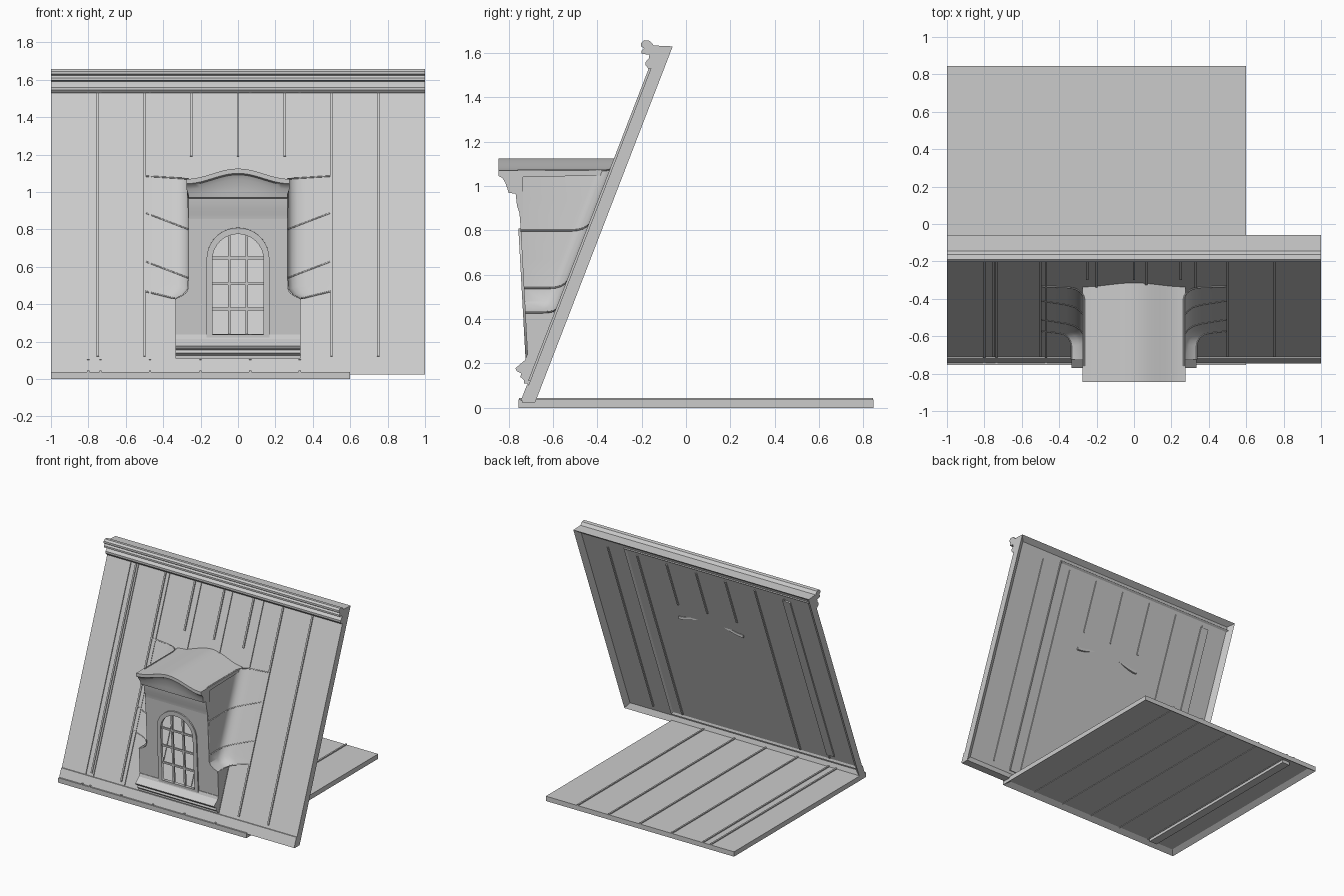
import bpy, bmesh
from math import pi, cos, sin, atan2
from mathutils import Matrix, Vector

if "Cube" in bpy.data.objects:
    bpy.data.objects.remove(bpy.data.objects["Cube"])

SLOPE = atan2(1.605, 0.62)
TILT = Matrix.Translation((0, -0.68, 0.025)) @ Matrix.Rotation(SLOPE, 4, 'X')


def roof_y(z):
    return -0.74 + (z - 0.025) * 0.62 / 1.605


def wall_y(z):
    return -0.7016 - 0.055 * z


def finish(name, bm, matrix=None, smooth=False):
    bmesh.ops.recalc_face_normals(bm, faces=bm.faces[:])
    me = bpy.data.meshes.new(name)
    bm.to_mesh(me)
    bm.free()
    ob = bpy.data.objects.new(name, me)
    bpy.context.collection.objects.link(ob)
    if matrix:
        ob.matrix_world = matrix
    if smooth:
        bpy.ops.object.select_all(action='DESELECT')
        ob.select_set(True)
        bpy.context.view_layer.objects.active = ob
        bpy.ops.object.shade_smooth_by_angle(angle=0.6)
    return ob


def add_box(bm, x0, x1, y0, y1, z0, z1):
    m = Matrix.Translation(((x0 + x1) / 2, (y0 + y1) / 2, (z0 + z1) / 2))
    m = m @ Matrix.Diagonal((x1 - x0, y1 - y0, z1 - z0, 1))
    bmesh.ops.create_cube(bm, size=1, matrix=m)


def grid(bm, rows, close=False):
    vs = [[bm.verts.new(p) for p in r] for r in rows]
    for a, b in zip(vs, vs[1:]):
        n = len(a)
        for i in range(n if close else n - 1):
            j = (i + 1) % n
            bm.faces.new((a[i], a[j], b[j], b[i]))
    if close:
        bm.faces.new(vs[0])
        bm.faces.new(vs[-1])


def extrusion(name, profile, x0, x1):
    bm = bmesh.new()
    grid(bm, [[(x, y, z) for y, z in profile] for x in (x0, x1)], True)
    return finish(name, bm)


def hollow(bm, direction, border, depth):
    # recess the face that looks along the direction
    bm.normal_update()
    f = max(bm.faces, key=lambda f: f.normal.dot(direction))
    n = f.normal.copy()
    bmesh.ops.inset_region(bm, faces=[f], thickness=border)
    bmesh.ops.translate(bm, verts=f.verts[:], vec=-n * depth)


def seam_panel(name, y0, y1, matrix):
    # metal sheet with a framed, hollow back and raised seams
    bm = bmesh.new()
    add_box(bm, -1, 0.6, y0, y1, 0, 0.037)
    hollow(bm, Vector((0, 0, -1)), 0.055, 0.025)
    add_box(bm, -0.80, -0.735, y0 + 0.055, y1 - 0.055, 0, 0.03)
    for x in (-0.8, -0.735, -0.47, -0.2, 0.065, 0.33):
        add_box(bm, x - 0.006, x + 0.006, y0 + 0.002, y1 - 0.002, 0.021, 0.045)
    return finish(name, bm, matrix)


def flat_shape(name, loops, depth, lift):
    # filled outline with holes, stood up on the dormer front
    cu = bpy.data.curves.new(name, 'CURVE')
    cu.dimensions = '2D'
    cu.fill_mode = 'BOTH'
    cu.extrude = depth / 2
    for pts in loops:
        s = cu.splines.new('POLY')
        s.points.add(len(pts) - 1)
        for p, c in zip(s.points, pts):
            p.co = (c[0], c[1], 0, 1)
        s.use_cyclic_u = True
    ob = bpy.data.objects.new(name, cu)
    bpy.context.collection.objects.link(ob)
    ob.matrix_world = FRONT @ Matrix.Translation((0, 0, lift))
    bpy.ops.object.select_all(action='DESELECT')
    ob.select_set(True)
    bpy.context.view_layer.objects.active = ob
    bpy.ops.object.convert(target='MESH')


def arch(r, bottom, spring):
    top = [(r * cos(pi * i / 20), spring + r * sin(pi * i / 20)) for i in range(21)]
    return top + [(-r, bottom), (r, bottom)]


FRONT = Matrix.Translation((0, wall_y(0), 0)) @ Matrix.Rotation(atan2(1, -0.055), 4, 'X')

# flat roof sheet and its tilted twin
seam_panel("flat_roof_sheet", -0.755, 0.845, Matrix.Identity(4))
seam_panel("tilted_roof_sheet", 0.06, 1.66, TILT @ Matrix.Translation((0, 0, 0.018)))

# main sloped roof slab, hollow at the back
bm = bmesh.new()
slab = [(-0.74, 0.025), (-0.68, 0.025), (-0.06, 1.63), (-0.12, 1.63)]
grid(bm, [[(x, y, z) for y, z in slab] for x in (-1, 1)], True)
bmesh.ops.recalc_face_normals(bm, faces=bm.faces[:])
hollow(bm, Vector((0, 0.93, -0.36)), 0.055, 0.028)
finish("roof_slab", bm)

# raised seams of the slab
bm = bmesh.new()
for x in (-0.75, -0.5, 0.5, 0.75):
    add_box(bm, x - 0.006, x + 0.006, 0.08, 1.62, 0.02, 0.065)
for x in (-0.25, 0, 0.25):
    add_box(bm, x - 0.006, x + 0.006, 1.227, 1.62, 0.02, 0.065)
finish("roof_seams", bm, TILT)

# eaves strip and ridge moulding
extrusion("eaves_strip", [(-0.738, 0.03), (-0.746, 0.03), (-0.719, 0.1), (-0.711, 0.1)], -1, 1)
extrusion("ridge_moulding", [
    (-0.06, 1.63), (-0.145, 1.634), (-0.163, 1.655), (-0.19, 1.658), (-0.203, 1.645),
    (-0.203, 1.63), (-0.19, 1.622), (-0.20, 1.61), (-0.20, 1.597), (-0.165, 1.592),
    (-0.168, 1.575), (-0.182, 1.56), (-0.182, 1.545), (-0.17, 1.53), (-0.14, 1.53),
    (-0.105, 1.60)], -1, 1)

# dormer cheeks, curving out into the roof on both sides
ROWS = [(1.07, 0.265, 0.015), (0.935, 0.265, 0.06), (0.80, 0.265, 0.09), (0.67, 0.265, 0.09),
        (0.54, 0.265, 0.09), (0.48, 0.27, 0.07), (0.45, 0.295, 0.05), (0.43, 0.335, 0.04)]


def cheek_row(z, w, rise, side, lift=0):
    pts = [Vector((side * w, wall_y(z), z))]
    span = 0.5 - w
    for t, off in ((0, 0.07), (0.03, 0.045), (0.1, 0.025), (0.22, 0.011), (0.4, 0.005), (1, 0.003)):
        zz = z + rise * t
        pts.append(Vector((side * (w + span * t), roof_y(zz) - off - lift, zz)))
    return pts


for side, label in ((-1, "left"), (1, "right")):
    bm = bmesh.new()
    grid(bm, [cheek_row(*r, side) for r in ROWS])
    finish("dormer_cheek_" + label, bm, smooth=True)
    bm = bmesh.new()
    grid(bm, [[(side * 0.335, wall_y(z), z), (side * 0.335, roof_y(z) + 0.02, z)] for z in (0.43, 0.12)])
    finish("dormer_lower_cheek_" + label, bm)
    # thin sheet joints on the cheeks
    cu = bpy.data.curves.new("cheek_joints_" + label, 'CURVE')
    cu.dimensions = '3D'
    cu.bevel_depth = 0.004
    cu.bevel_resolution = 0
    for i in (0, 2, 4, 7):
        pts = cheek_row(*ROWS[i], side)
        s = cu.splines.new('POLY')
        s.points.add(len(pts) - 1)
        for p, c in zip(s.points, pts):
            p.co = (*c, 1)
    bpy.context.collection.objects.link(bpy.data.objects.new(cu.name, cu))

# dormer front with arched opening, window frame
half = [(0.265, 0.88), (0.265, 0.49), (0.275, 0.465), (0.30, 0.445), (0.335, 0.43), (0.335, 0.15)]
outline = half + [(-x, z) for x, z in reversed(half)]
flat_shape("dormer_front", [outline, arch(0.14, 0.235, 0.64)], 0.012, -0.006)
flat_shape("window_frame", [arch(0.168, 0.19, 0.643), arch(0.137, 0.24, 0.64)], 0.022, -0.001)

# glazing bars
bm = bmesh.new()
for x in (-0.047, 0.047):
    add_box(bm, x - 0.007, x + 0.007, 0.235, 0.772, -0.014, 0)
for z in (0.375, 0.51, 0.648):
    add_box(bm, -0.138, 0.138, z - 0.007, z + 0.007, -0.013, -0.001)
finish("glazing_bars", bm, FRONT)

# window sill
extrusion("window_sill", [
    (-0.70, 0.24), (-0.718, 0.237), (-0.726, 0.215), (-0.77, 0.178), (-0.762, 0.165),
    (-0.742, 0.155), (-0.748, 0.14), (-0.73, 0.125), (-0.73, 0.11), (-0.69, 0.11)], -0.335, 0.335)

# arched dormer roof with moulded cornice: (y, z, share of the arch)
SECTION = [(-0.30, 1.07, 1), (-0.845, 1.07, 1), (-0.845, 1.045, 1), (-0.828, 1.037, 1),
           (-0.815, 1.015, 0.95), (-0.806, 0.99, 0.3), (-0.80, 0.97, 0), (-0.768, 0.965, 0),
           (-0.762, 0.91, 0), (-0.752, 0.88, 0), (-0.748, 0.85, 0), (-0.735, 0.85, 0),
           (-0.735, 1.04, 1), (-0.30, 1.05, 1)]
bm = bmesh.new()
rows = []
for i in range(25):
    x = -0.275 + 0.55 * i / 24
    h = 0.0275 * (1 + cos(pi * x / 0.275))
    rows.append([(x if z > 1 else x * 0.965, y, z + h * k) for y, z, k in SECTION])
grid(bm, rows, True)
finish("dormer_roof", bm, smooth=True)
